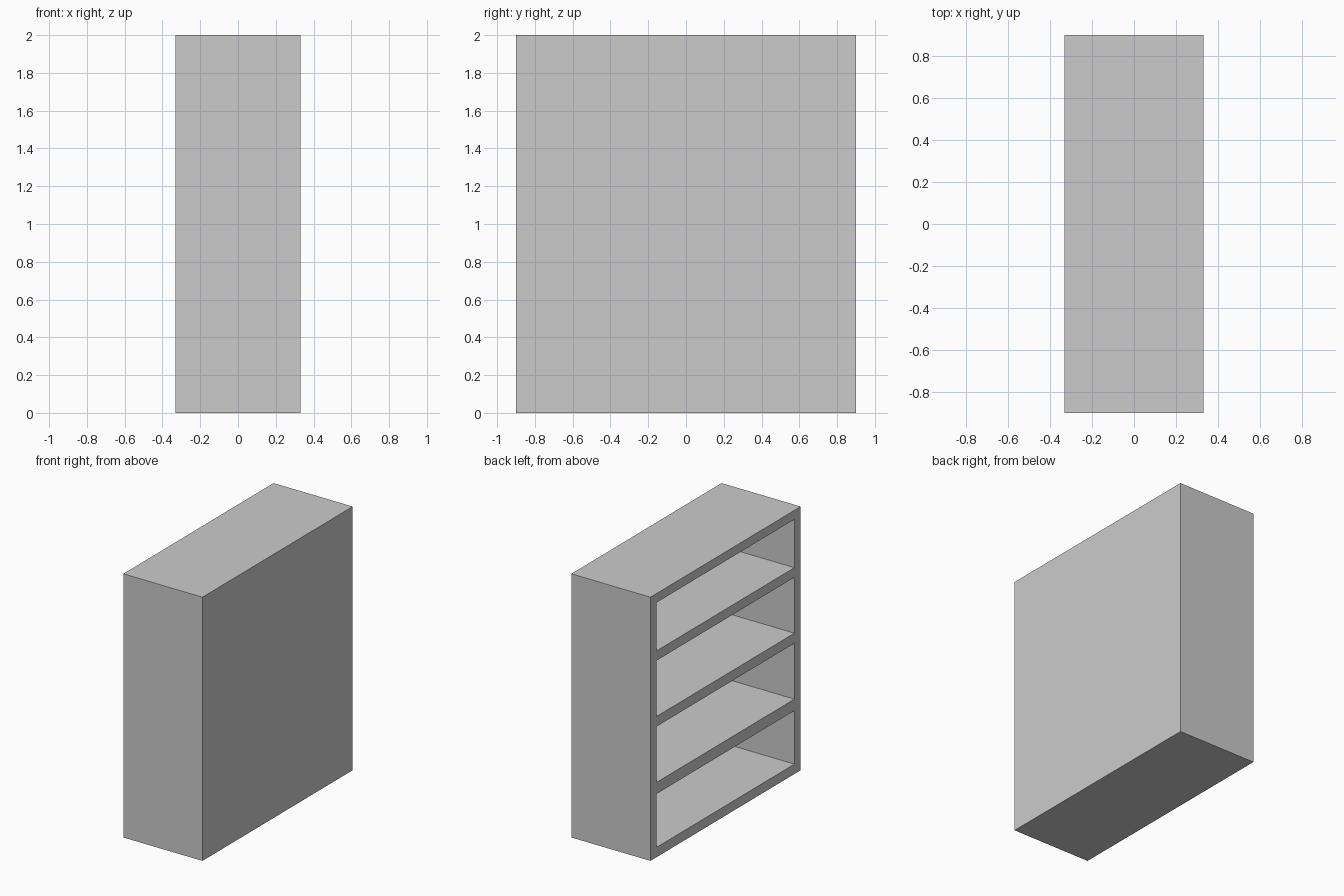
import bpy, bmesh

if "Cube" in bpy.data.objects:
    bpy.data.objects.remove(bpy.data.objects["Cube"])

W, D, H = 0.664, 1.80, 2.0     # depth along x, width along y, height
SIDE, BACK = 0.075, 0.075      # side board and back panel thickness
# clear openings, (bottom, top)
OPENINGS = [(0.075, 0.48), (0.568, 0.991), (1.068, 1.491), (1.565, 1.931)]


def box(name, x, y, z):
    """Axis-aligned box from (min, max) pairs."""
    bm = bmesh.new()
    bmesh.ops.create_cube(bm, size=1)
    for v in bm.verts:
        v.co = [lim[0] if c < 0 else lim[1] for c, lim in zip(v.co, (x, y, z))]
    mesh = bpy.data.meshes.new(name)
    bm.to_mesh(mesh)
    bm.free()
    obj = bpy.data.objects.new(name, mesh)
    bpy.context.collection.objects.link(obj)
    return obj


# Solid carcass, open towards -x
cabinet = box("bookcase", (-W / 2, W / 2), (-D / 2, D / 2), (0, H))

# Shelf compartments cut into the carcass, leaving sides, shelves and back
for i, span in enumerate(OPENINGS):
    cutter = box(f"compartment_cutter_{i + 1}", (-W / 2 - 0.1, W / 2 - BACK),
                 (-D / 2 + SIDE, D / 2 - SIDE), span)
    cutter.hide_render = True
    cutter.display_type = 'WIRE'
    cut = cabinet.modifiers.new(f"compartment_{i + 1}", 'BOOLEAN')
    cut.operation = 'DIFFERENCE'
    cut.solver = 'EXACT'
    cut.object = cutter
